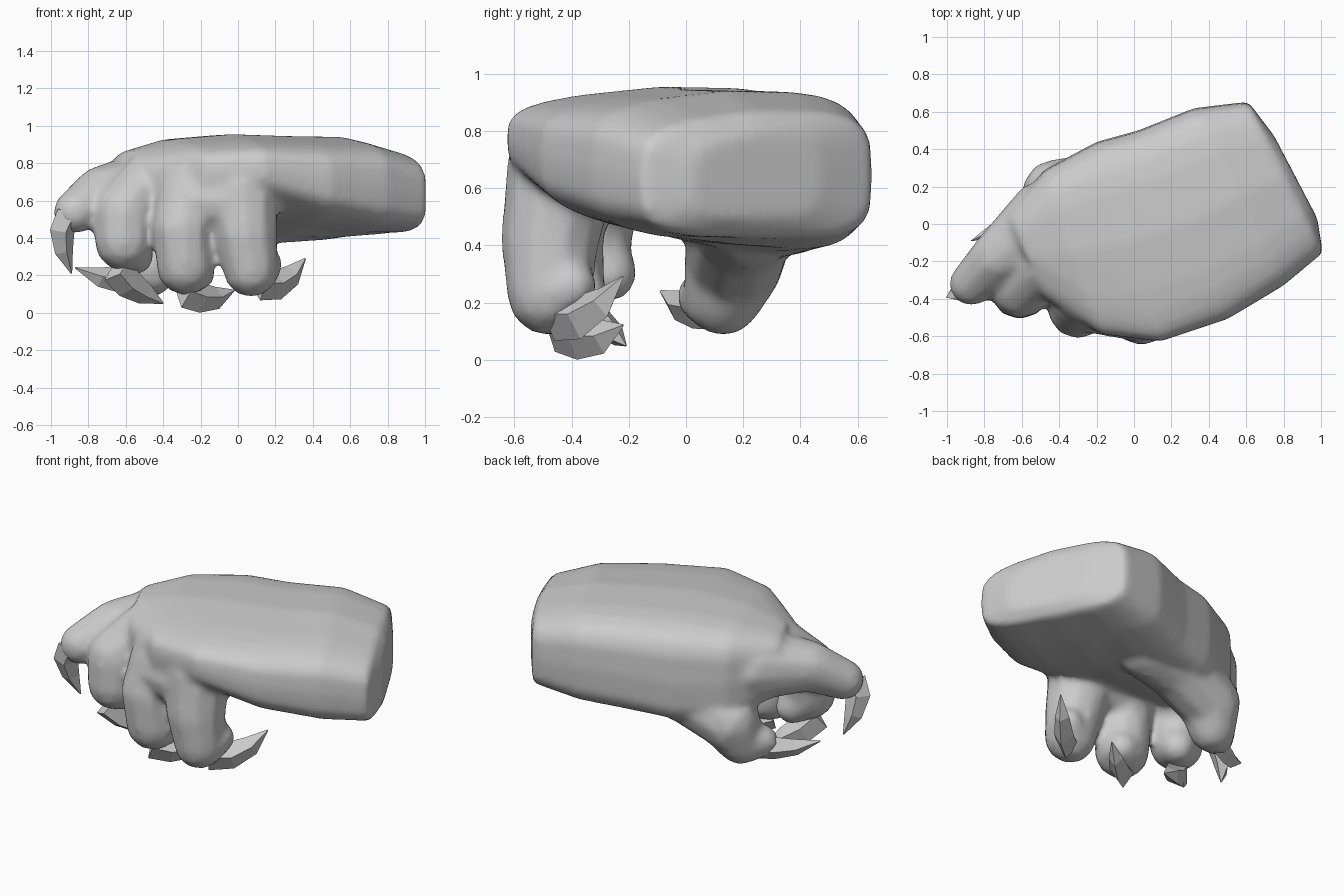
import bpy, bmesh, math
from mathutils import Vector, Matrix

if "Cube" in bpy.data.objects:
    bpy.data.objects.remove(bpy.data.objects["Cube"])


def make_object(name, bm):
    bmesh.ops.recalc_face_normals(bm, faces=bm.faces)
    mesh = bpy.data.meshes.new(name)
    bm.to_mesh(mesh)
    bm.free()
    ob = bpy.data.objects.new(name, mesh)
    bpy.context.collection.objects.link(ob)
    return ob


def loft(bm, rings):
    """Skin a list of equally long point rings and close both ends."""
    vs = [[bm.verts.new(p) for p in r] for r in rings]
    n = len(vs[0])
    for a, b in zip(vs, vs[1:]):
        for i in range(n):
            j = (i + 1) % n
            bm.faces.new((a[i], a[j], b[j], b[i]))
    bm.faces.new(vs[0])
    bm.faces.new(vs[-1])


def palm_ring(px, py, qx, qy, top, low_p, low_q, n=24, e=0.5):
    """Rounded-box section from the thumb side (p) to the index side (q)."""
    pts = []
    for i in range(n):
        t = 2 * math.pi * i / n
        c, s = math.cos(t), math.sin(t)
        u = math.copysign(abs(c) ** e, c)
        v = math.copysign(abs(s) ** e, s)
        k = (1 + u) / 2
        low = low_p + (low_q - low_p) * k
        high = top - 0.05 * max(u, 0)
        pts.append(Vector((px + (qx - px) * k, py + (qy - py) * k,
                           (high + low) / 2 + v * (high - low) / 2)))
    return pts


def add_finger(bm, joints):
    """Chain of hulls between joint balls (x, y, z, radius)."""
    for a, b in zip(joints, joints[1:]):
        part = bmesh.new()
        for x, y, z, r in (a, b):
            bmesh.ops.create_icosphere(part, subdivisions=2, radius=r,
                                       matrix=Matrix.Translation((x, y, z)))
        pts = [v.co.copy() for v in part.verts]
        part.free()
        new = [bm.verts.new(p) for p in pts]
        res = bmesh.ops.convex_hull(bm, input=new)
        junk = [g for g in res["geom_interior"] if isinstance(g, bmesh.types.BMVert)]
        bmesh.ops.delete(bm, geom=junk, context='VERTS')


def claw(name, path, height, width):
    """Flat-sided hooked claw: diamond sections shrinking along a path."""
    p = [Vector(q) for q in path]
    side = (p[-1] - p[0]).cross(p[1] - p[0]).normalized()
    rings = []
    for i, c in enumerate(p):
        tan = (p[min(i + 1, len(p) - 1)] - p[max(i - 1, 0)]).normalized()
        up = side.cross(tan).normalized()
        k = (1, 0.95, 0.7, 0.05)[i]
        rings.append([c + up * height * k, c + side * width * k,
                      c - up * height * k, c - side * width * k])
    bm = bmesh.new()
    loft(bm, rings)
    return make_object(name, bm)


# Palm and wrist, starting with the bulged wrist end
hand = bmesh.new()
loft(hand, [palm_ring(*s) for s in (
    (0.75, 0.47, 0.98, 0.03, 0.80, 0.50, 0.49),
    (0.61, 0.655, 1.01, -0.155, 0.87, 0.42, 0.43),
    (0.32, 0.62, 0.80, -0.33, 0.94, 0.36, 0.45),
    (0.02, 0.50, 0.50, -0.51, 0.945, 0.31, 0.52),
    (-0.20, 0.44, 0.14, -0.63, 0.955, 0.28, 0.64),
    (-0.48, 0.29, -0.18, -0.59, 0.93, 0.32, 0.62),
    (-0.68, 0.05, -0.48, -0.40, 0.86, 0.48, 0.58))])

# Fingers and thumb
for joints in (
    # index
    ((0.02, -0.43, 0.68, .20), (0.04, -0.475, 0.42, .175), (0.07, -0.48, 0.23, .15), (0.15, -0.40, 0.26, .09)),
    # web between index and middle
    ((0.02, -0.45, 0.60, .18), (-0.27, -0.40, 0.60, .18)),
    # middle
    ((-0.25, -0.37, 0.70, .18), (-0.30, -0.45, 0.45, .165), (-0.28, -0.44, 0.25, .16), (-0.21, -0.36, 0.21, .09)),
    # ring
    ((-0.48, -0.22, 0.70, .16), (-0.61, -0.335, 0.54, .17), (-0.61, -0.35, 0.38, .16), (-0.55, -0.27, 0.30, .10)),
    # little
    ((-0.47, 0.02, 0.66, .22), (-0.73, -0.18, 0.64, .15), (-0.87, -0.32, 0.54, .12)),
    # thumb
    ((0.10, 0.22, 0.50, .18), (-0.15, 0.20, 0.47, .19), (-0.42, 0.17, 0.35, .18), (-0.47, 0.13, 0.22, .14), (-0.57, 0.06, 0.22, .095)),
):
    add_finger(hand, joints)
ob = make_object("hand", hand)

# Fuse the parts into one smooth skin
fuse = ob.modifiers.new("fuse", 'REMESH')
fuse.mode = 'VOXEL'
fuse.voxel_size = 0.02
fuse.use_smooth_shade = True
soft = ob.modifiers.new("soften", 'SMOOTH')
soft.factor = 0.5
soft.iterations = 10

# Claws
claw("index_claw", ((0.11, -0.45, 0.15), (0.21, -0.37, 0.15), (0.29, -0.29, 0.20), (0.36, -0.22, 0.29)), 0.085, 0.06)
claw("middle_claw", ((-0.29, -0.44, 0.11), (-0.20, -0.37, 0.08), (-0.11, -0.29, 0.08), (-0.02, -0.22, 0.12)), 0.085, 0.06)
claw("ring_claw", ((-0.65, -0.38, 0.23), (-0.58, -0.32, 0.15), (-0.50, -0.26, 0.10), (-0.40, -0.21, 0.05)), 0.085, 0.06)
claw("little_claw", ((-0.90, -0.37, 0.53), (-0.94, -0.365, 0.44), (-0.93, -0.33, 0.33), (-0.89, -0.29, 0.21)), 0.075, 0.055)
claw("thumb_claw", ((-0.53, 0.09, 0.18), (-0.64, 0.03, 0.18), (-0.74, -0.03, 0.19), (-0.87, -0.09, 0.24)), 0.075, 0.055)
